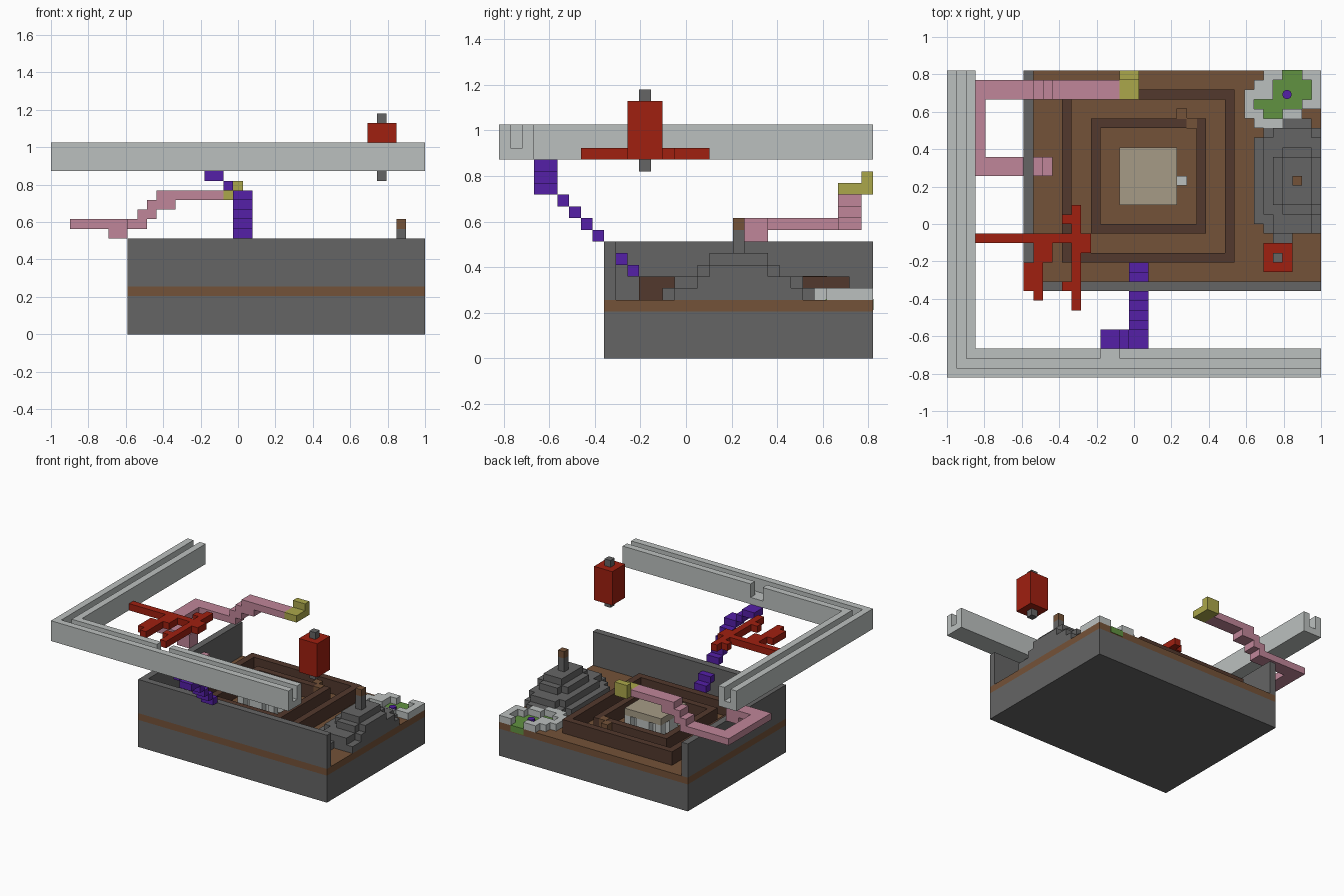
import bpy, bmesh
from mathutils import Vector, Matrix

if "Cube" in bpy.data.objects:
    bpy.data.objects.remove(bpy.data.objects["Cube"], do_unlink=True)

U = 2 / 39                              # one block
ORIGIN = Vector((-1, -16 * U, 0))


def material(name, r, g, b):
    m = bpy.data.materials.new(name)
    m.use_nodes = True
    m.diffuse_color = (r, g, b, 1)
    bsdf = next(n for n in m.node_tree.nodes if n.type == 'BSDF_PRINCIPLED')
    bsdf.inputs["Base Color"].default_value = (r, g, b, 1)
    return m


STONE = material("dark stone", .13, .13, .13)
PALE = material("pale stone", .5, .53, .52)
SOIL = material("soil brown", .175, .085, .04)
BARK = material("dark brown", .085, .04, .026)
RED = material("red", .35, .014, .005)
PURPLE = material("purple", .09, .014, .39)
PINK = material("pink", .53, .24, .32)
YELLOW = material("yellow", .41, .39, .07)
GREEN = material("green", .12, .29, .053)
BEIGE = material("beige", .38, .33, .24)


def finish(name, bm, mat):
    mesh = bpy.data.meshes.new(name)
    bm.to_mesh(mesh)
    bm.free()
    mesh.materials.append(mat)
    obj = bpy.data.objects.new(name, mesh)
    bpy.context.collection.objects.link(obj)
    return obj


def blocks(name, mat, boxes, grow=0):
    """Boxes given in block units as ((x0, x1), (y0, y1), (z0, z1))."""
    bm = bmesh.new()
    for box in boxes:
        lo = ORIGIN + Vector([a[0] - grow for a in box]) * U
        hi = ORIGIN + Vector([a[1] + grow for a in box]) * U
        m = Matrix.Translation((lo + hi) / 2) @ Matrix.Diagonal((*(hi - lo), 1))
        bmesh.ops.create_cube(bm, size=1, matrix=m)
    return finish(name, bm, mat)


def frame(a, b, z):
    """Square ring one block wide."""
    return [((a, b), (a, a + 1), z), ((a, b), (b - 1, b), z),
            ((a, a + 1), (a + 1, b - 1), z), ((b - 1, b), (a + 1, b - 1), z)]


def cell(x, y, z):
    return ((x, x + 1), (y, y + 1), (z, z + 1))


# Ground and outer walls
X, Y = (8, 39), (9, 32)
blocks("base", STONE, [(X, Y, (0, 4))])
blocks("soil_layer", SOIL, [(X, Y, (4, 5))])
blocks("outer_walls", STONE, [(X, (9, 10), (5, 10)), ((8, 9), (10, 32), (5, 10))])

# Concentric low walls
blocks("outer_ring", BARK, frame(12, 30, (5, 7)))
blocks("inner_ring", BARK, frame(15, 27, (5, 7)))
blocks("ring_step", SOIL, [cell(24, 27, 6), cell(25, 26, 6)], .05)

# Central pavilion
posts = [((x, x + 1), (y, y + 1), (5, 7))
         for x in (18, 20, 21, 23) for y in (18, 20, 21, 23)
         if x in (18, 23) or y in (18, 23)]
blocks("pavilion_columns", PALE, posts + [((19, 23), (19, 23), (5, 7))])
blocks("pavilion_roof", BEIGE, [((18, 24), (18, 24), (7, 8))])
blocks("pavilion_step", PALE, [cell(24, 20, 5)])

# Stepped mountain cut off at the side
blocks("mountain", STONE, [
    ((32, 39), (16, 25), (5, 6)), ((33, 39), (15, 26), (5, 6)),
    ((34, 36), (14, 15), (5, 6)), ((35, 38), (26, 27), (5, 6)),
    ((33, 39), (17, 25), (6, 7)), ((34, 38), (15, 17), (6, 7)),
    ((34, 38), (25, 26), (6, 7)),
    ((34, 39), (18, 23), (7, 8)), ((35, 38), (17, 24), (7, 8)),
    ((35, 38), (18, 23), (8, 9)), ((36, 37), (20, 21), (9, 11))])
blocks("mountain_top", SOIL, [cell(36, 20, 11)])

# Garden pond: rows of (y, rim start, rim end, green start, green end)
rows = [(31, 33, 39, 35, 37), (30, 32, 39, 34, 38), (29, 31, 39, 34, 38),
        (28, 31, 39, 32, 37), (27, 31, 37, 33, 35), (26, 32, 35, 35, 35)]
rim, lawn = [], []
for y, a, b, c, d in rows:
    rim += [((s, e), (y, y + 1), (5, 6)) for s, e in ((a, c), (d, b)) if e > s]
    if d > c:
        lawn.append(((c, d), (y, y + 1), (4.2, 5)))
blocks("pond_rim", PALE, rim)
blocks("pond_green", GREEN, lawn, .06)
bm = bmesh.new()
bmesh.ops.create_cone(bm, cap_ends=True, segments=8, radius1=U / 2, radius2=U / 2,
                      depth=U / 2, matrix=Matrix.Translation(
                          ORIGIN + Vector((35.45, 29.5, 5.25)) * U))
finish("pond_flower", bm, PURPLE)

# Raised channel with a groove and a spout gap
low, high = (17, 18), (18, 20)
blocks("channel", PALE, [
    ((0, 3), (0, 32), low), ((3, 39), (0, 3), low),
    ((0, 1), (0, 32), high), ((1, 39), (0, 1), high),
    ((2, 3), (2, 32), high), ((3, 16), (2, 3), high), ((18, 39), (2, 3), high)])

# Purple stair falling over the front wall
fall = [((16, 18), (3, 5), (16, 17)), ((18, 19), (3, 5), (15, 16)),
        ((19, 21), (3, 5), (14, 15))]
fall += [((19, 21), (y, y + 1), (18 - y, 19 - y)) for y in (5, 6, 7, 8, 10, 11)]
blocks("purple_stair", PURPLE, fall)

# Pink path with its yellow end
far, near = (29, 31), (21, 23)
blocks("pink_path", PINK, [
    ((2, 4), (21, 31), (11, 12)), ((4, 10), far, (11, 12)),
    ((9, 11), far, (12, 13)), ((10, 13), far, (13, 14)), ((11, 18), far, (14, 15)),
    ((4, 8), near, (11, 12)), ((6, 8), near, (10, 11)),
    ((9, 10), near, (8, 9)), ((10, 11), near, (7, 8))])
blocks("yellow_end", YELLOW, [((18, 20), (29, 32), (14, 15)),
                              ((18, 20), (31, 32), (15, 16))])

# Red branch growing from the channel
flat = (17, 18)
blocks("red_branch", RED, [
    ((3, 15), (14, 15), flat), ((13, 14), (7, 14), flat), ((13, 14), (15, 18), flat),
    ((12, 13), (16, 17), flat), ((14, 15), (13, 14), flat), ((12, 13), (9, 10), flat),
    ((9, 10), (8, 14), flat), ((8, 9), (9, 12), flat), ((10, 11), (12, 14), flat)])

# Floating lantern
blocks("lantern", RED, [((33, 36), (11, 14), (17, 22))])
blocks("lantern_caps", STONE, [cell(34, 12, 16), cell(34, 12, 22)])
